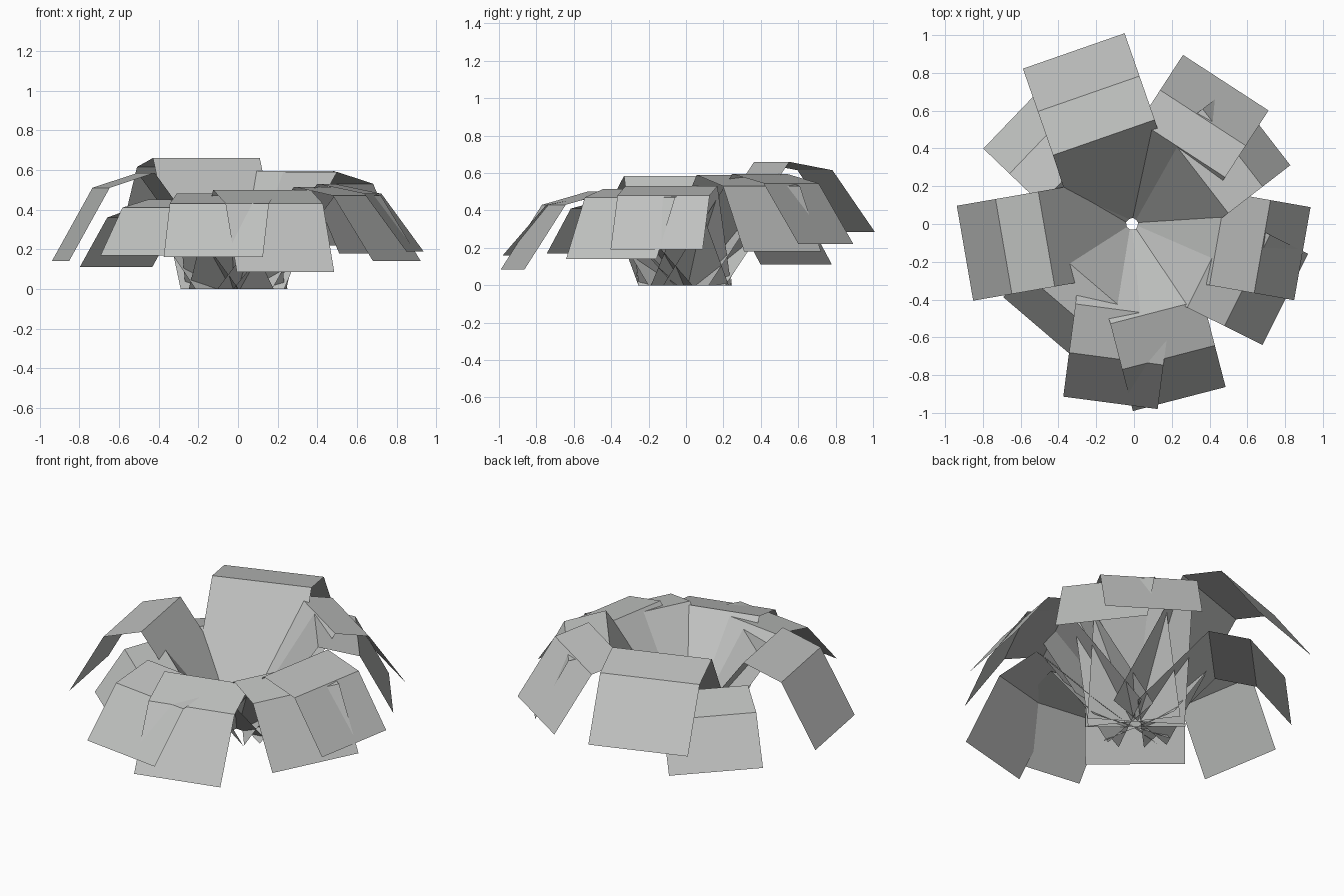
import bpy, math
from mathutils import Vector

if "Cube" in bpy.data.objects:
    bpy.data.objects.remove(bpy.data.objects["Cube"])

# single grey material
grey = bpy.data.materials.new("leaf_grey")
grey.diffuse_color = (0.53, 0.54, 0.53, 1)
grey.use_nodes = True
grey.node_tree.nodes["Principled BSDF"].inputs["Base Color"].default_value = grey.diffuse_color

ROOT = (0.03, 0.0)            # radius, height of the leaf root
CENTRE = Vector((-0.01, 0.0, 0.0))


def leaf(name, angle, width, profile):
    """Constant-width strip that follows a (radius, height) profile outward."""
    a = math.radians(angle)
    out = Vector((math.cos(a), math.sin(a), 0))
    side = Vector((-math.sin(a), math.cos(a), 0)) * (width / 2)
    verts = []
    points = [ROOT] + profile
    for i, (r, z) in enumerate(points):
        mid = out * r + Vector((0, 0, z))
        if i == 0:
            mid += CENTRE
        verts += [mid - side, mid + side]
    faces = [(2 * i, 2 * i + 2, 2 * i + 3, 2 * i + 1) for i in range(len(points) - 1)]
    mesh = bpy.data.meshes.new(name)
    mesh.from_pydata(verts, [], faces)
    mesh.materials.append(grey)
    bpy.context.collection.objects.link(bpy.data.objects.new(name, mesh))


# angle, width, then crest, shoulder and tip as (radius, height)
leaves = [
    (109.2, 0.57, [(0.485, 0.66), (0.73, 0.615), (0.97, 0.285)]),
    (57.0, 0.54, [(0.47, 0.595), (0.67, 0.545), (0.892, 0.22)]),
    (37.7, 0.52, [(0.43, 0.59), (0.66, 0.53), (0.845, 0.18)]),
    (-10.0, 0.50, [(0.45, 0.53), (0.69, 0.48), (0.905, 0.19)]),
    (-26.5, 0.54, [(0.45, 0.515), (0.67, 0.47), (0.895, 0.14)]),
    (-75.5, 0.507, [(0.48, 0.50), (0.73, 0.43), (0.957, 0.085)]),
    (-97.5, 0.504, [(0.46, 0.48), (0.72, 0.43), (0.955, 0.16)]),
    (229.5, 0.55, [(0.38, 0.45), (0.575, 0.41), (0.744, 0.17)]),
    (189.8, 0.51, [(0.47, 0.585), (0.70, 0.51), (0.908, 0.14)]),
    (136.2, 0.528, [(0.43, 0.42), (0.66, 0.36), (0.852, 0.11)]),
]
for i, (angle, width, profile) in enumerate(leaves):
    leaf(f"leaf_{i + 1}", angle, width, profile)
